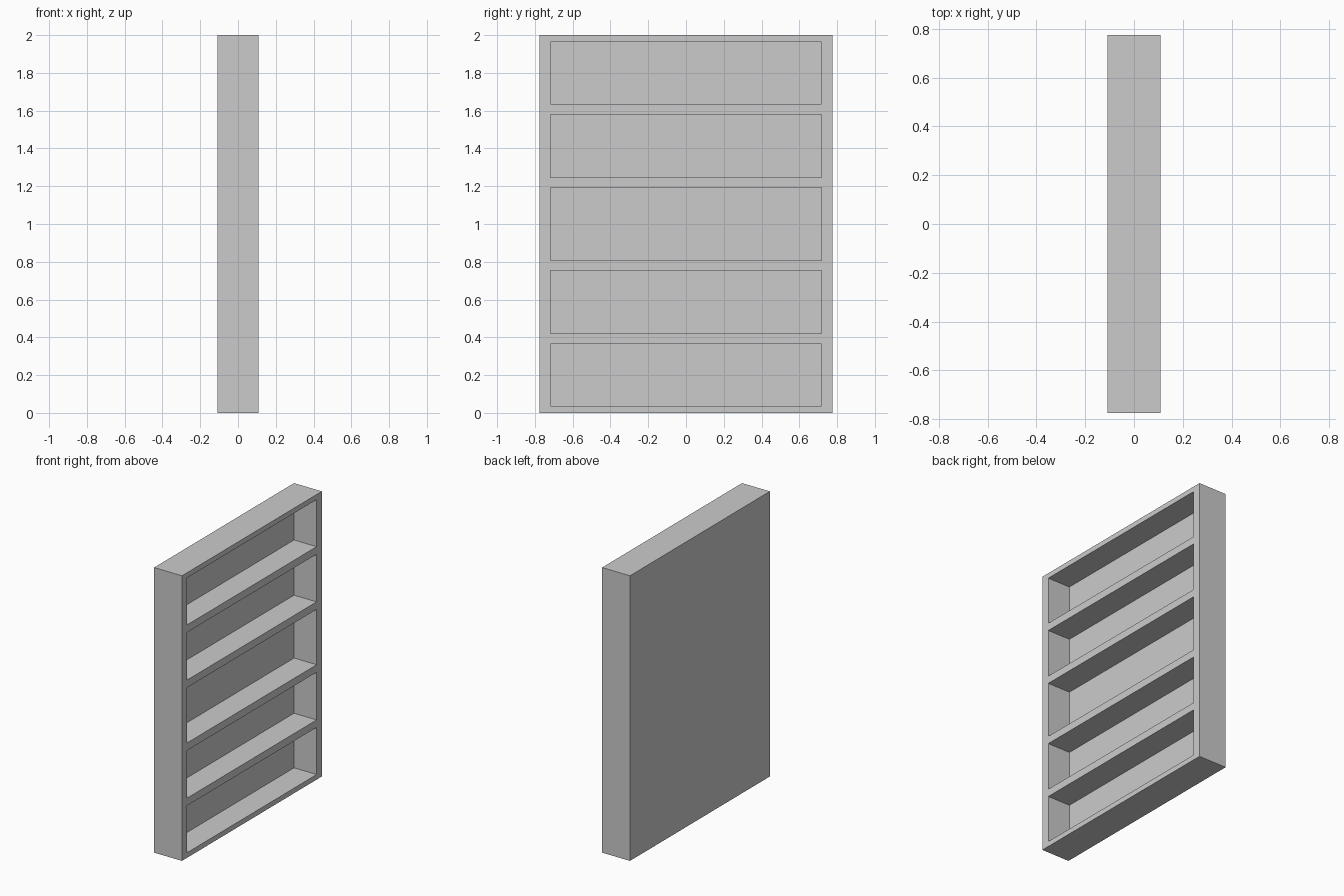
import bpy, bmesh
from mathutils import Vector, Matrix

if "Cube" in bpy.data.objects:
    bpy.data.objects.remove(bpy.data.objects["Cube"])

HX, HY, H = 0.108, 0.775, 2.0      # half depth, half width, height
OPEN_Y = 0.717                     # half width of the openings
DEPTH = 0.175                      # shelf depth in front of the back panel
BAYS = [(0.036, 0.366), (0.419, 0.753), (0.806, 1.194),
        (1.247, 1.581), (1.634, 1.964)]

bm = bmesh.new()

# Outer case
bmesh.ops.create_cube(bm, size=1, matrix=Matrix.Translation((0, 0, H / 2))
                      @ Matrix.Diagonal((2 * HX, 2 * HY, H, 1)))


def front_faces():
    bm.normal_update()
    return [f for f in bm.faces if f.normal.x > 0.9]


def cut_front(co, no):
    faces = front_faces()
    geom = set(faces)
    for f in faces:
        geom.update(f.edges)
        geom.update(f.verts)
    bmesh.ops.bisect_plane(bm, geom=list(geom), plane_co=co, plane_no=no)


# Score the open side along the side panels and shelf edges
for y in (-OPEN_Y, OPEN_Y):
    cut_front(Vector((0, y, 0)), Vector((0, 1, 0)))
for bay in BAYS:
    for z in bay:
        cut_front(Vector((0, 0, z)), Vector((0, 0, 1)))


# Push the bays inward, leaving shelves, side panels and back panel
def is_bay(f):
    c = f.calc_center_median()
    return abs(c.y) < OPEN_Y and any(a < c.z < b for a, b in BAYS)


bays = [f for f in front_faces() if is_bay(f)]
for f in bmesh.ops.extrude_discrete_faces(bm, faces=bays)["faces"]:
    for v in f.verts:
        v.co.x -= DEPTH
bmesh.ops.recalc_face_normals(bm, faces=bm.faces[:])

mesh = bpy.data.meshes.new("bookcase")
bm.to_mesh(mesh)
bm.free()
bpy.context.collection.objects.link(bpy.data.objects.new("bookcase", mesh))
